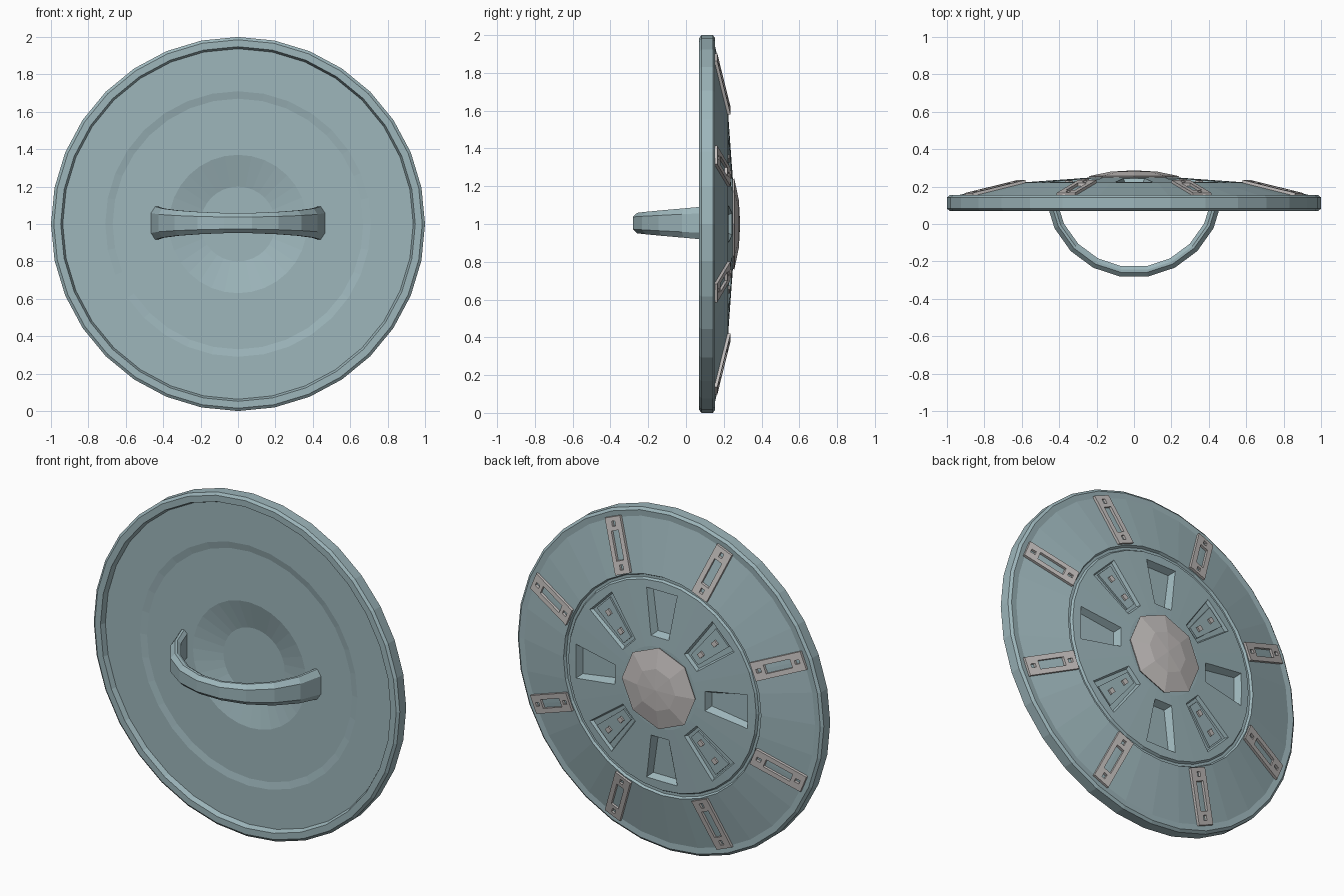
import bpy, bmesh, math

if "Cube" in bpy.data.objects:
    bpy.data.objects.remove(bpy.data.objects["Cube"])

def material(name, rgb):
    m = bpy.data.materials.new(name)
    m.diffuse_color = (*rgb, 1)
    m.use_nodes = True
    m.node_tree.nodes["Principled BSDF"].inputs["Base Color"].default_value = m.diffuse_color
    return m

TEAL = material("blue grey", (0.34, 0.47, 0.50))
GREY = material("warm light grey", (0.56, 0.53, 0.52))

def finish(bm, name, mat):
    bmesh.ops.recalc_face_normals(bm, faces=bm.faces)
    me = bpy.data.meshes.new(name)
    bm.to_mesh(me)
    bm.free()
    me.materials.append(mat)
    ob = bpy.data.objects.new(name, me)
    bpy.context.collection.objects.link(ob)
    return ob

def place(t, u, v, y):
    """u = outward from centre, v = sideways, t = angle from the top."""
    return (u * math.sin(t) + v * math.cos(t), y, 1 + u * math.cos(t) - v * math.sin(t))

def revolve(name, profile, n, mat):
    bm = bmesh.new()
    rings = []
    for r, y in profile:
        if r == 0:
            rings.append([bm.verts.new((0, y, 1))] * n)
        else:
            rings.append([bm.verts.new(place(2 * math.pi * k / n, r, 0, y)) for k in range(n)])
    for a, b in zip(rings, rings[1:]):
        for k in range(n):
            j = (k + 1) % n
            bm.faces.new(list(dict.fromkeys([a[k], a[j], b[j], b[k]])))
    return finish(bm, name, mat)

def disc_y(u):
    return 0.248 - (u - 0.24) * 0.0703

def cone_y(u):
    return 0.152 + (0.95 - u) * 0.2295

def block(bm, t, u0, u1, w0, w1, low, high, inset=0.0):
    """Trapezoid block following the inner disc; low end narrowed by inset."""
    layers = []
    for h, i in ((low, inset), (high, 0)):
        pts = [(u0 + i, -w0 + i), (u1 - i, -w1 + i), (u1 - i, w1 - i), (u0 + i, w0 - i)]
        layers.append([bm.verts.new(place(t, u, v, disc_y(u) + h)) for u, v in pts])
    a, b = layers
    bm.faces.new(a)
    bm.faces.new(b)
    for k in range(4):
        j = (k + 1) % 4
        bm.faces.new([a[k], a[j], b[j], b[k]])

# Shield body: recessed inside face, rim, sloped outer ring, groove, inner disc
body = revolve("shield_body", [
    (0, 0.15), (0.2, 0.15), (0.37, 0.108), (0.67, 0.108), (0.71, 0.1), (0.937, 0.1),
    (0.948, 0.07), (0.985, 0.07), (1, 0.082), (1, 0.142), (0.985, 0.154), (0.95, 0.152),
    (0.645, 0.222), (0.637, 0.208), (0.622, 0.208), (0.614, 0.2217), (0.24, 0.248), (0, 0.248)],
    32, TEAL)

# Panel recesses: deep ones on the axes, shallow ones on the diagonals
bm = bmesh.new()
for k in range(8):
    t = k * math.pi / 4
    if k % 2 == 0:
        block(bm, t, 0.29, 0.565, 0.062, 0.105, -0.04, 0.01, 0.022)
    else:
        block(bm, t, 0.28, 0.57, 0.062, 0.105, -0.02, 0.01, 0.012)
cutter = finish(bm, "panel_cutter", TEAL)
cutter.hide_render = True
cutter.hide_set(True)
mod = body.modifiers.new("panels", 'BOOLEAN')
mod.operation = 'DIFFERENCE'
mod.solver = 'EXACT'
mod.object = cutter

# Raised inserts and pegs in the diagonal panels
inserts, pegs = bmesh.new(), bmesh.new()
for k in range(1, 8, 2):
    t = k * math.pi / 4
    block(inserts, t, 0.31, 0.55, 0.034, 0.06, -0.03, -0.009)
    for u in (0.37, 0.49):
        block(pegs, t, u - 0.016, u + 0.016, 0.014, 0.014, -0.02, 0.002)
finish(inserts, "panel_inserts", TEAL)
finish(pegs, "panel_pegs", GREY)

# Slotted plates on the outer ring
US = (0.65, 0.672, 0.7, 0.722, 0.882, 0.904, 0.932, 0.955)
VS = (-0.053, -0.025, -0.011, 0.011, 0.025, 0.053)
bm = bmesh.new()
for k in range(8):
    t = (k + 0.5) * math.pi / 4
    g = [[bm.verts.new(place(t, u, v, cone_y(u) - 0.006)) for v in VS] for u in US]
    for i in range(len(US) - 1):
        for j in range(len(VS) - 1):
            window = i == 3 and 1 <= j <= 3
            end_slot = i in (1, 5) and j == 2
            if not (window or end_slot):
                bm.faces.new([g[i][j], g[i + 1][j], g[i + 1][j + 1], g[i][j + 1]])
ext = bmesh.ops.extrude_face_region(bm, geom=bm.faces[:])
for e in ext["geom"]:
    if isinstance(e, bmesh.types.BMVert):
        e.co.y += 0.021
finish(bm, "outer_plates", GREY)

# Faceted centre boss
revolve("centre_boss", [(0, 0.235), (0.23, 0.235), (0.24, 0.256), (0.125, 0.28), (0, 0.287)], 8, GREY)

# Curved grip: bevelled band swept along an arc, taller at its ends
bm = bmesh.new()
N, SWEEP, R = 9, math.radians(82), 0.445
rings = []
for k in range(N + 1):
    a = -SWEEP + 2 * SWEEP * k / N
    h = 0.053 + 0.037 * (abs(a) / SWEEP) ** 1.6
    sec = [(-0.027, -0.8), (-0.008, -1), (0.006, -1), (0.029, -0.6),
           (0.029, 0.6), (0.006, 1), (-0.008, 1), (-0.027, 0.8)]
    rings.append([bm.verts.new(((R + d) * math.sin(a), 0.187 - (R + d) * math.cos(a), 1.005 + s * h))
                  for d, s in sec])
for a, b in zip(rings, rings[1:]):
    for k in range(8):
        j = (k + 1) % 8
        bm.faces.new([a[k], a[j], b[j], b[k]])
bm.faces.new(rings[0])
bm.faces.new(rings[-1])
finish(bm, "grip_handle", TEAL)
